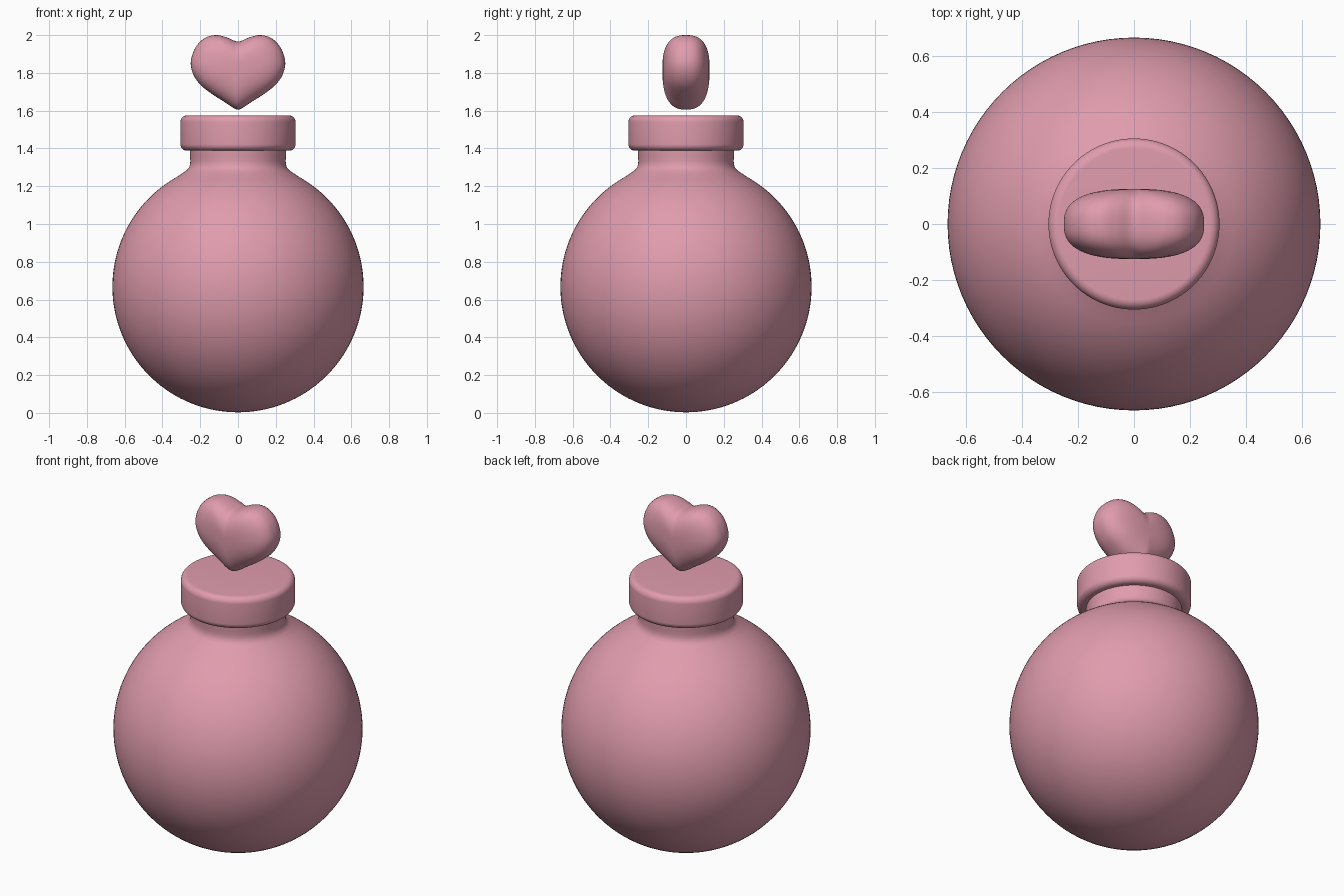
import bpy, math

if "Cube" in bpy.data.objects:
    bpy.data.objects.remove(bpy.data.objects["Cube"])

pink = bpy.data.materials.new("rose_pink")
pink.diffuse_color = (0.745, 0.332, 0.418, 1)
pink.use_nodes = True
pink.node_tree.nodes["Principled BSDF"].inputs["Base Color"].default_value = pink.diffuse_color


def make_object(name, verts, faces, angle=None):
    mesh = bpy.data.meshes.new(name)
    mesh.from_pydata(verts, [], faces)
    mesh.update()
    mesh.materials.append(pink)
    obj = bpy.data.objects.new(name, mesh)
    bpy.context.collection.objects.link(obj)
    bpy.ops.object.select_all(action='DESELECT')
    obj.select_set(True)
    bpy.context.view_layer.objects.active = obj
    bpy.ops.object.shade_smooth_by_angle(angle=math.radians(angle or 50))
    return obj


def lathe(name, profile, n=96):
    """Revolve (radius, z) points, bottom to top, and close both ends."""
    verts = [(r * math.cos(2 * math.pi * k / n), r * math.sin(2 * math.pi * k / n), z)
             for r, z in profile for k in range(n)]
    faces = [(i * n + k, i * n + (k + 1) % n, (i + 1) * n + (k + 1) % n, (i + 1) * n + k)
             for i in range(len(profile) - 1) for k in range(n)]
    faces.append(tuple(reversed(range(n))))
    faces.append(tuple((len(profile) - 1) * n + k for k in range(n)))
    return make_object(name, verts, faces)


def catmull(pts, steps):
    """Smooth closed curve through the points."""
    out, m = [], len(pts)
    for i in range(m):
        p = [pts[(i + d) % m] for d in (-1, 0, 1, 2)]
        for s in range(steps):
            t = s / steps
            out.append(tuple(0.5 * (2 * b + (c - a) * t + (2 * a - 5 * b + 4 * c - d) * t * t
                                    + (3 * b - a - 3 * c + d) * t ** 3)
                             for a, b, c, d in zip(*p)))
    return out


# Round bottle body flowing into the neck
R, CZ = 0.665, 0.668
a_end = math.acos(0.33 / R)
body = [(R * math.cos(a), CZ + R * math.sin(a))
        for a in (-math.pi / 2 + 0.01 + (a_end + math.pi / 2 - 0.01) * i / 56 for i in range(57))]
body += [(0.295, 1.268), (0.273, 1.283), (0.26, 1.297), (0.254, 1.315),
         (0.252, 1.335), (0.255, 1.36), (0.256, 1.43)]
lathe("bottle_body", body)

# Lid disc with rounded rims
LR, Z0, Z1, B = 0.305, 1.388, 1.575, 0.035
lid = [(LR - B + B * math.cos(a), z + B * math.sin(a))
       for z, start in ((Z0 + B, -90), (Z1 - B, 0))
       for a in (math.radians(start + 90 * i / 8) for i in range(9))]
lathe("lid", lid)

# Puffed heart stopper: heart outline shrunk in layers towards front and back
half = [(0.06, 1.988), (0.115, 2.0), (0.175, 1.985), (0.225, 1.935), (0.25, 1.86),
        (0.238, 1.795), (0.2, 1.738), (0.14, 1.69), (0.07, 1.645), (0.025, 1.615)]
outline = catmull([(0, 1.966)] + half + [(0, 1.606)] + [(-x, z) for x, z in reversed(half)], 5)
n, layers, cz, depth, power = len(outline), 32, 1.82, 0.125, 2 / 2.6
verts = []
for i in range(1, layers):
    a = -math.pi / 2 + math.pi * i / layers
    s = math.cos(a) ** power
    y = math.copysign(abs(math.sin(a)) ** power, a) * depth
    verts += [(x * s, y, cz + (z - cz) * s) for x, z in outline]
faces = [(i * n + k, i * n + (k + 1) % n, (i + 1) * n + (k + 1) % n, (i + 1) * n + k)
         for i in range(layers - 2) for k in range(n)]
front, back, last = len(verts), len(verts) + 1, (layers - 2) * n
verts += [(0, -depth, cz), (0, depth, cz)]
for k in range(n):
    j = (k + 1) % n
    faces += [(front, j, k), (back, last + k, last + j)]
make_object("heart_stopper", verts, faces, 80)
